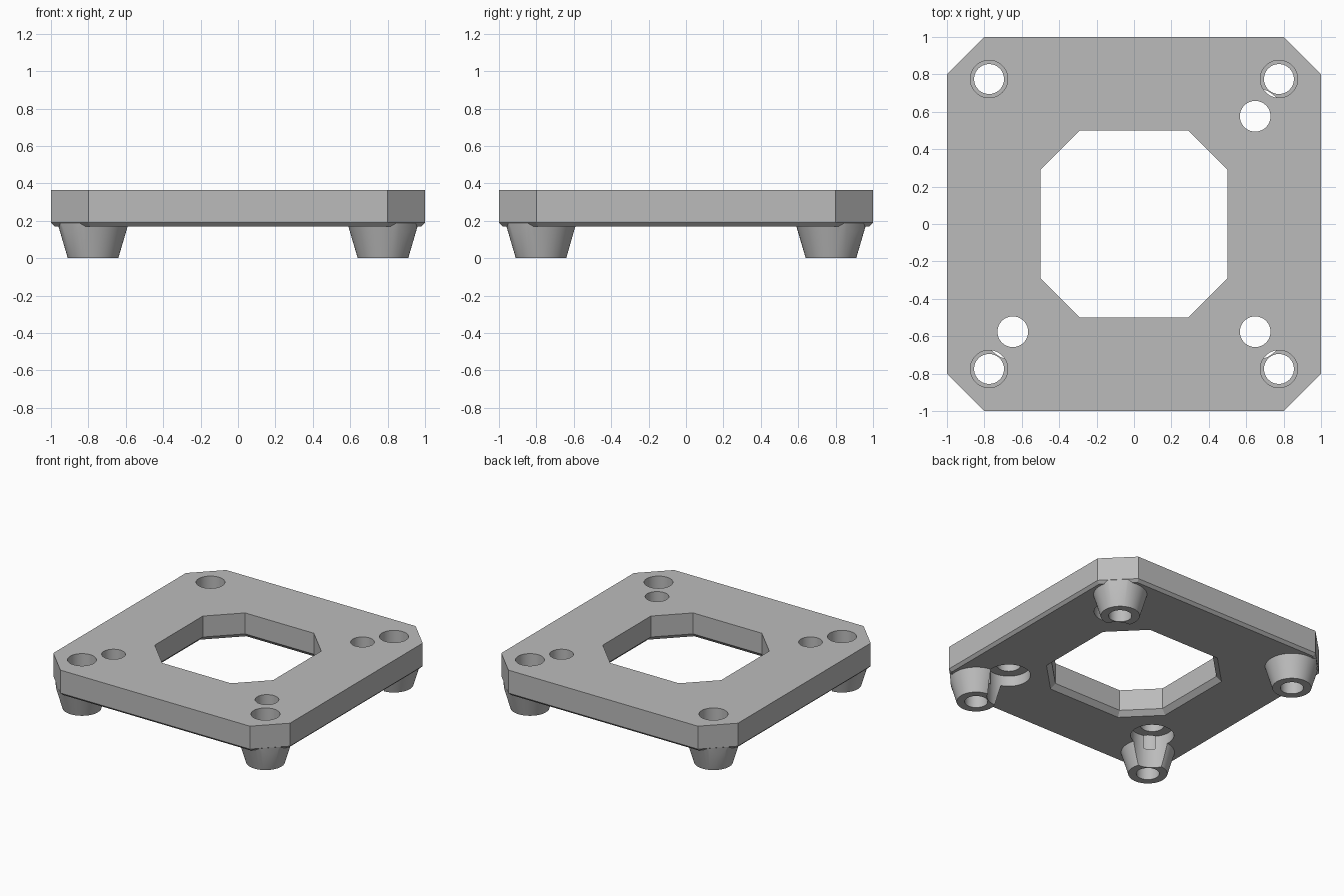
import bpy, bmesh, math

cube = bpy.data.objects.get("Cube")
if cube:
    bpy.data.objects.remove(cube, do_unlink=True)

BASE, CHAMFER_TOP, TOP = 0.17, 0.19, 0.365
POST, BORE_X, BORE_Y = 0.775, 0.648, 0.576

grey = bpy.data.materials.new("mid_grey")
grey.use_nodes = True
grey.diffuse_color = (0.5, 0.5, 0.5, 1)
grey.node_tree.nodes["Principled BSDF"].inputs["Base Color"].default_value = (0.5, 0.5, 0.5, 1)


def octagon(half, flat, offset=0):
    """Corner-cut square outline, grown evenly by the offset."""
    a, b = half + offset, flat + offset * (math.sqrt(2) - 1)
    return [(a, -b), (a, b), (b, a), (-b, a), (-a, b), (-a, -b), (-b, -a), (b, -a)]


def circle(radius, x, y, sides=64):
    return [(x + radius * math.cos(2 * math.pi * i / sides),
             y + radius * math.sin(2 * math.pi * i / sides)) for i in range(sides)]


def loft(name, sections):
    """Closed solid through (outline, height) sections, bottom to top."""
    bm = bmesh.new()
    rings = [[bm.verts.new((x, y, z)) for x, y in outline] for outline, z in sections]
    n = len(rings[0])
    for low, high in zip(rings, rings[1:]):
        for i in range(n):
            j = (i + 1) % n
            bm.faces.new((low[i], low[j], high[j], high[i]))
    bm.faces.new(rings[0][::-1])
    bm.faces.new(rings[-1])
    mesh = bpy.data.meshes.new(name)
    bm.to_mesh(mesh)
    bm.free()
    mesh.materials.append(grey)
    obj = bpy.data.objects.new(name, mesh)
    bpy.context.collection.objects.link(obj)
    return obj


def combine(target, tool, operation):
    """Apply an exact boolean and discard the tool."""
    mod = target.modifiers.new("boolean", "BOOLEAN")
    mod.operation, mod.object, mod.solver = operation, tool, "EXACT"
    bpy.context.view_layer.update()
    result = bpy.data.meshes.new_from_object(
        target.evaluated_get(bpy.context.evaluated_depsgraph_get()))
    target.modifiers.clear()
    target.data = result
    bpy.data.objects.remove(tool, do_unlink=True)


# Plate with a chamfered lower edge
plate = loft("mounting_plate", [
    (octagon(1, 0.8, BASE - CHAMFER_TOP), BASE),
    (octagon(1, 0.8), CHAMFER_TOP),
    (octagon(1, 0.8), TOP)])

# Central opening, flared at the underside
flare = 0.035
combine(plate, loft("opening_cutter", [
    (octagon(0.5, 0.29, flare + 0.05), BASE - 0.05),
    (octagon(0.5, 0.29), BASE + flare),
    (octagon(0.5, 0.29), TOP + 0.1)]), "DIFFERENCE")

# Tapered feet, trimmed to the plate outline
corners = [(1, 1), (1, -1), (-1, -1), (-1, 1)]
for sx, sy in corners:
    x, y = sx * POST, sy * POST
    foot = loft("foot", [(circle(0.135, x, y), 0), (circle(0.185, x, y), BASE),
                         (circle(0.191, x, y), 0.2)])
    trim = octagon(0.999, 0.799)
    combine(foot, loft("foot_trim", [(trim, -0.1), (trim, 0.3)]), "INTERSECT")
    combine(plate, foot, "UNION")

# Stepped holes down through the feet
for sx, sy in corners:
    x, y = sx * POST, sy * POST
    for radius, bottom in ((0.1, 0.147), (0.08, -0.1)):
        hole = circle(radius, x, y)
        combine(plate, loft("foot_hole_cutter", [(hole, bottom), (hole, TOP + 0.1)]), "DIFFERENCE")

# Three extra holes with wide recesses from below
for sx, sy in corners[:3]:
    x, y = sx * BORE_X, sy * BORE_Y
    for radius, top in ((0.15, 0.25), (0.082, TOP + 0.1)):
        hole = circle(radius, x, y)
        combine(plate, loft("bore_cutter", [(hole, -0.1), (hole, top)]), "DIFFERENCE")

# Smooth round walls, sharp edges
bpy.ops.object.select_all(action="DESELECT")
plate.select_set(True)
bpy.context.view_layer.objects.active = plate
bpy.ops.object.shade_smooth_by_angle(angle=math.radians(25))
